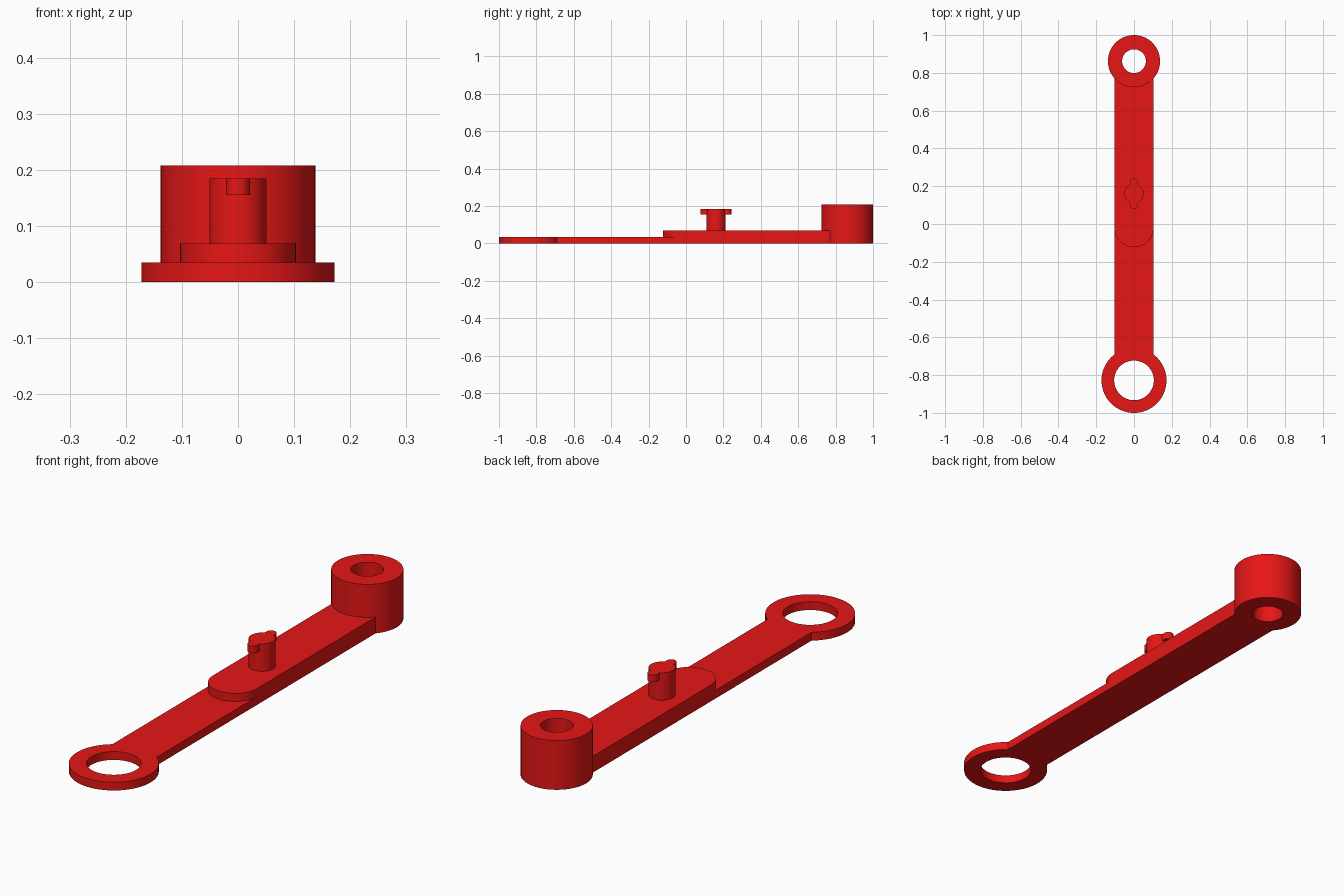
import bpy, bmesh
from math import acos, cos, sin, pi, radians

if "Cube" in bpy.data.objects:
    bpy.data.objects.remove(bpy.data.objects["Cube"])

red = bpy.data.materials.new("red")
red.diffuse_color = (0.8, 0.008, 0.008, 1)
red.use_nodes = True
red.node_tree.nodes["Principled BSDF"].inputs["Base Color"].default_value = red.diffuse_color


def arc(cy, r, a0, a1, n=32):
    return [(r * cos(a0 + (a1 - a0) * i / n), cy + r * sin(a0 + (a1 - a0) * i / n))
            for i in range(n + 1)]


def circle(cy, r, n=64):
    return arc(cy, r, 0, 2 * pi, n)[:-1]


def slab(name, loops, z0, z1):
    """Extrude an outline (plus optional hole loops) from z0 to z1."""
    bm = bmesh.new()
    edges = []
    for pts in loops:
        vs = [bm.verts.new((x, y, z0)) for x, y in pts]
        edges += [bm.edges.new((vs[i - 1], vs[i])) for i in range(len(vs))]
    bmesh.ops.triangle_fill(bm, use_beauty=True, edges=edges, normal=(0, 0, 1))
    ext = bmesh.ops.extrude_face_region(bm, geom=bm.faces[:], use_keep_orig=True)
    top = [g for g in ext["geom"] if isinstance(g, bmesh.types.BMVert)]
    bmesh.ops.translate(bm, verts=top, vec=(0, 0, z1 - z0))
    bmesh.ops.recalc_face_normals(bm, faces=bm.faces[:])
    me = bpy.data.meshes.new(name)
    bm.to_mesh(me)
    bm.free()
    ob = bpy.data.objects.new(name, me)
    bpy.context.collection.objects.link(ob)
    me.materials.append(red)
    bpy.ops.object.select_all(action='DESELECT')
    ob.select_set(True)
    bpy.context.view_layer.objects.active = ob
    bpy.ops.object.shade_smooth_by_angle(angle=radians(30))


W = 0.103                                   # half width of the arm
THIN, THICK = 0.035, 0.069
RING_Y, RING_R = -0.828, 0.172
BOSS_Y, BOSS_R = 0.862, 0.138
STEP_Y = -0.02
PIN_Y, PIN_R, EAR_R, EAR_OFF = 0.16, 0.051, 0.021, 0.061

# thin half of the arm with the flat ring
a = acos(W / RING_R)
slab("ring_arm", [arc(RING_Y, RING_R, pi - a, 2 * pi + a, 64) + arc(STEP_Y, W, 0, -pi),
                  circle(RING_Y, 0.105)], 0, THIN)

# thick half of the arm, rounded at the step
b = acos(W / BOSS_R)
slab("thick_arm", [arc(STEP_Y, W, pi, 2 * pi) + arc(BOSS_Y, BOSS_R, -b, b - pi)], 0, THICK)

# tall tubular boss
slab("boss", [circle(BOSS_Y, BOSS_R), circle(BOSS_Y, 0.063)], 0, 0.208)

# locking pin with two ears at the top
slab("pin_shaft", [circle(PIN_Y, PIN_R)], THICK, 0.155)
c = acos(EAR_R / PIN_R)
slab("pin_ears", [arc(PIN_Y, PIN_R, -c, c, 20) + arc(PIN_Y + EAR_OFF, EAR_R, 0, pi, 16)
                  + arc(PIN_Y, PIN_R, pi - c, pi + c, 20)
                  + arc(PIN_Y - EAR_OFF, EAR_R, pi, 2 * pi, 16)], 0.155, 0.185)
